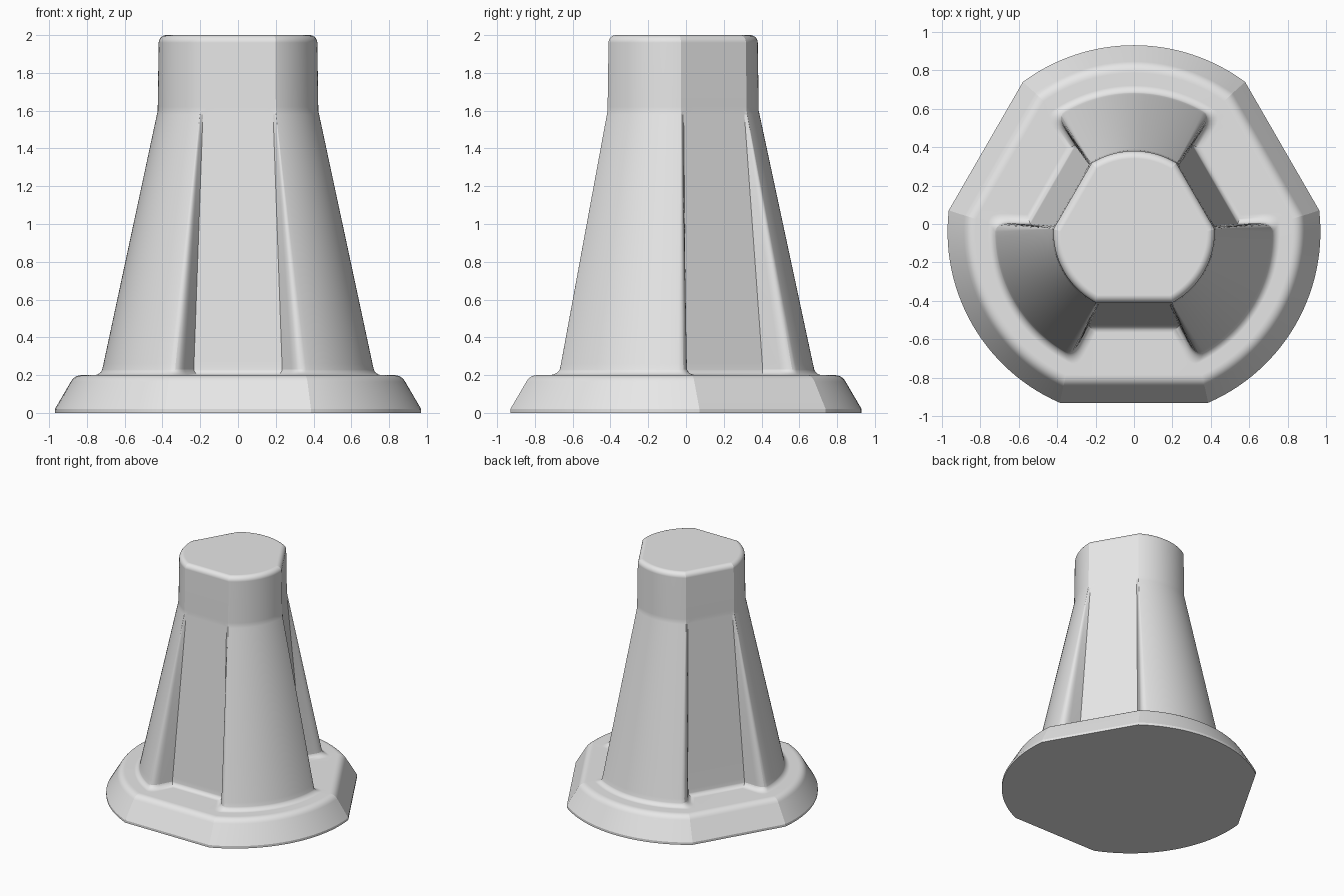
import bpy, bmesh, math
from mathutils import Vector

cube = bpy.data.objects.get("Cube")
if cube:
    bpy.data.objects.remove(cube, do_unlink=True)

CENTRE_Y = -0.04
ARC_STEPS, CORNER_STEPS = 14, 6


def half_sector(R, d, w, c, f):
    """Half of one third of the outline: recess floor, rounded rib corner, outer arc.
    R arc radius, d flat distance, w recess half width, c rib corner offset, f rounding."""
    floor = Vector((w, d))
    corner = Vector((c, math.sqrt(R * R - c * c)))
    a = math.asin(c / R) + f / R
    p0 = corner.lerp(floor, 0.4)
    p2 = Vector((R * math.sin(a), R * math.cos(a)))
    pts = [floor]
    for i in range(CORNER_STEPS + 1):
        t = i / CORNER_STEPS
        pts.append(p0.lerp(corner, t).lerp(corner.lerp(p2, t), t))
    for i in range(1, ARC_STEPS + 1):
        b = a + (math.radians(60) - a) * i / ARC_STEPS
        pts.append(Vector((R * math.sin(b), R * math.cos(b))))
    return pts


def ring(z, R, d, w, c, f):
    half = half_sector(R, d, w, c, f)
    left = [Vector((-p.x, p.y)) for p in reversed(half[:-1])]
    out = []
    for k in range(3):
        th = math.radians(270 + 120 * k)
        n = Vector((math.cos(th), math.sin(th)))
        t = Vector((-n.y, n.x))
        for p in left + half:
            q = n * p.y + t * p.x
            out.append((q.x, q.y + CENTRE_Y, z))
    return out


def clipped(z, R, d):
    """Circle cut by three flats."""
    c = math.sqrt(R * R - d * d)
    return ring(z, R, d, 0.6 * c, c, 0.0)


def ribbed(z, out=0.0):
    """Tapering body with three recesses, optionally grown by a fillet."""
    t = (z - 0.2) / 1.4
    mix = lambda a, b: a + (b - a) * t
    return ring(z, mix(0.725, 0.425) + out, mix(0.49, 0.375) + out,
                mix(0.235, 0.185) - out, mix(0.32, 0.2) - 0.8 * out,
                mix(0.05, 0.0))


rings = []
# Flange: short vertical lip, sloped side and rounded upper edge
rings += [clipped(0.0, 0.97, 0.89), clipped(0.02, 0.97, 0.89)]
for i in range(7):
    t = i / 6
    inset = (1 - t) ** 2 * 0.085 + 2 * t * (1 - t) * 0.105 + t * t * 0.145
    z = (1 - t) ** 2 * 0.165 + (1 - (1 - t) ** 2) * 0.2
    rings.append(clipped(z, 0.97 - inset, 0.89 - inset))
# Fillet where the body meets the flange
for i in range(7):
    t = math.radians(80) * i / 6
    rings.append(ribbed(0.2 + 0.035 * (1 - math.cos(t)), 0.035 * (1 - math.sin(t))))
# Ribbed body
rings += [ribbed(z) for z in (0.26, 0.5, 0.8, 1.1, 1.4, 1.58)]
# Neck with rounded top edge
rings += [clipped(1.6, 0.425, 0.375), clipped(1.62, 0.425, 0.375)]
for i in range(7):
    t = math.radians(90) * i / 6
    inset = 0.04 * (1 - math.cos(t))
    rings.append(clipped(1.96 + 0.04 * math.sin(t), 0.42 - inset, 0.37 - inset))

# Loft the rings into one closed solid
bm = bmesh.new()
loops = [[bm.verts.new(p) for p in r] for r in rings]
count = len(loops[0])
for lo, hi in zip(loops, loops[1:]):
    for i in range(count):
        j = (i + 1) % count
        bm.faces.new((lo[i], lo[j], hi[j], hi[i]))
bm.faces.new(list(reversed(loops[0])))
bm.faces.new(loops[-1])
bmesh.ops.recalc_face_normals(bm, faces=bm.faces)
mesh = bpy.data.meshes.new("ribbed_pedestal")
bm.to_mesh(mesh)
bm.free()
body = bpy.data.objects.new("ribbed_pedestal", mesh)
bpy.context.collection.objects.link(body)

# Plain grey finish
grey = bpy.data.materials.new("light grey")
grey.use_nodes = True
colour = (0.8, 0.8, 0.8, 1.0)
grey.diffuse_color = colour
grey.node_tree.nodes["Principled BSDF"].inputs["Base Color"].default_value = colour
mesh.materials.append(grey)

# Smooth shading with crisp corners
bpy.ops.object.select_all(action='DESELECT')
body.select_set(True)
bpy.context.view_layer.objects.active = body
bpy.ops.object.shade_smooth_by_angle(angle=math.radians(20))
weighted = body.modifiers.new("weighted_normals", 'WEIGHTED_NORMAL')
weighted.keep_sharp = True
